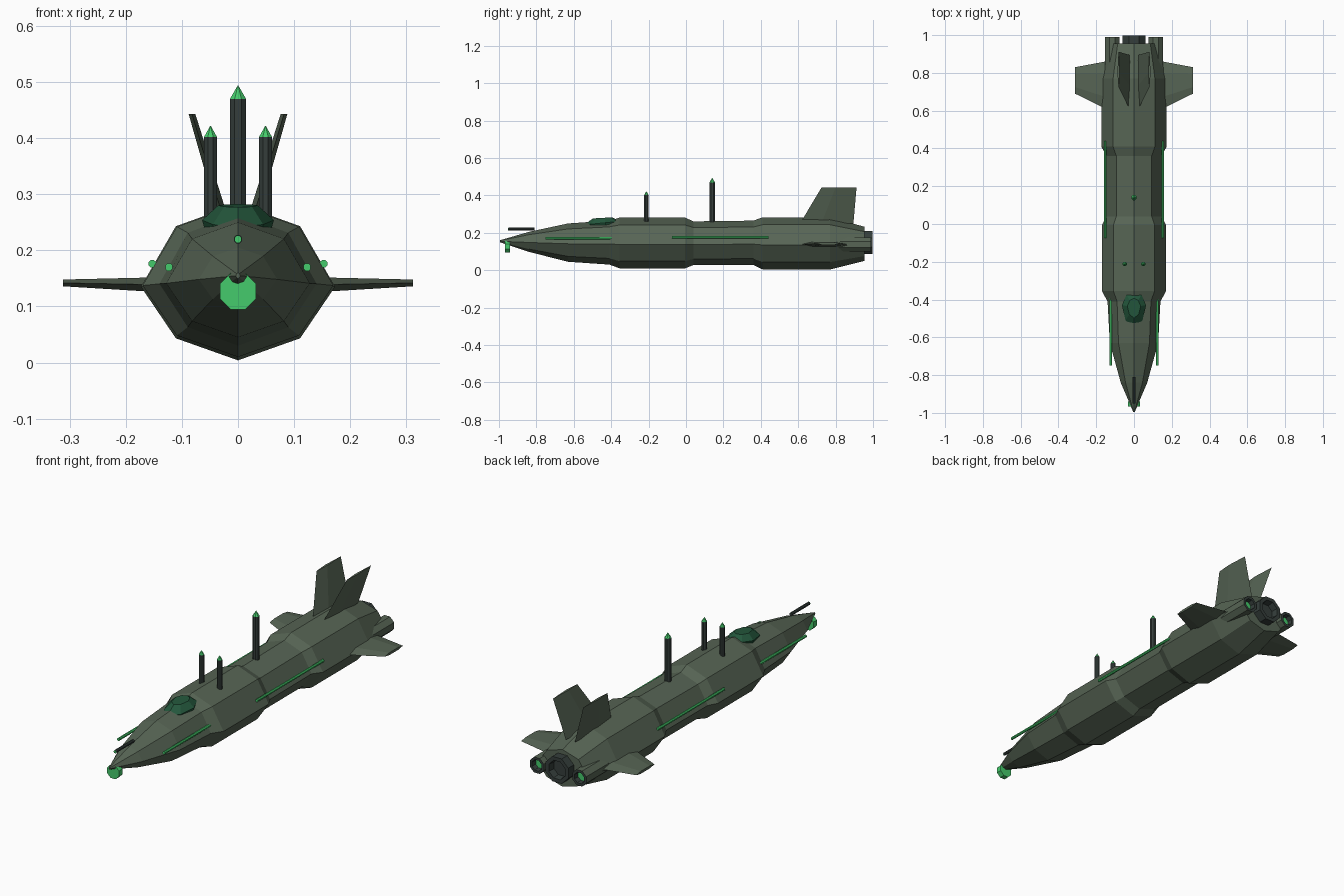
import bpy, bmesh
from math import sin, cos, pi
from mathutils import Vector

old = bpy.data.objects.get("Cube")
if old:
    bpy.data.objects.remove(old)


def material(name, rgb):
    m = bpy.data.materials.new(name)
    m.use_nodes = True
    m.diffuse_color = (*rgb, 1)
    m.node_tree.nodes["Principled BSDF"].inputs["Base Color"].default_value = (*rgb, 1)
    return m


HULL = material("olive_grey", (.095, .13, .09))
DARK = material("gunmetal", (.035, .048, .044))
GREEN = material("signal_green", (.06, .6, .15))
GLASS = material("dark_green_glass", (.017, .095, .045))


def loft(name, rings, mats, band_mats=None, caps=(0, 0)):
    """Skin a list of equal rings; band_mats gives a material slot per band."""
    bm = bmesh.new()
    vs = [[bm.verts.new(p) for p in r] for r in rings]
    n = len(rings[0])
    for b, (lo, hi) in enumerate(zip(vs, vs[1:])):
        for i in range(n):
            j = (i + 1) % n
            f = bm.faces.new((lo[i], lo[j], hi[j], hi[i]))
            f.material_index = band_mats[b] if band_mats else 0
    for ring, slot in ((vs[0], caps[0]), (vs[-1], caps[1])):
        bm.faces.new(ring).material_index = slot
    bmesh.ops.remove_doubles(bm, verts=bm.verts, dist=.0002)
    bmesh.ops.recalc_face_normals(bm, faces=bm.faces)
    me = bpy.data.meshes.new(name)
    bm.to_mesh(me)
    bm.free()
    for m in mats:
        me.materials.append(m)
    ob = bpy.data.objects.new(name, me)
    bpy.context.collection.objects.link(ob)
    return ob


def circle(c, r, axis="y", n=8):
    pts = []
    for i in range(n):
        a = 2 * pi * (i + .5) / n
        u, v = r * cos(a), r * sin(a)
        pts.append(Vector(c) + Vector((u, 0, v) if axis == "y" else (u, v, 0)))
    return pts


def tube(name, x, z, steps, mats, bands=None, caps=(0, 0)):
    """Turned part along y; steps are (y, radius)."""
    return loft(name, [circle((x, y, z), r) for y, r in steps], mats, bands, caps)


# Hull: eight-sided sections given as y, half width, top, bottom
stations = [
    (-.995, .004, .16, .15), (-.84, .07, .205, .098), (-.63, .128, .25, .045),
    (-.41, .14, .265, .03), (-.355, .17, .281, .01), (-.005, .17, .281, .01),
    (.04, .146, .261, .028), (.36, .146, .265, .028), (.41, .173, .283, .004),
    (.77, .173, .283, .004), (.955, .135, .232, .05)]


def section(y, w, top, bot):
    mid = bot + .47 * (top - bot)
    up, low = mid + .73 * (top - mid), mid - .7 * (mid - bot)
    d = .64 * w
    return [(0, y, top), (d, y, up), (w, y, mid), (d, y, low),
            (0, y, bot), (-d, y, low), (-w, y, mid), (-d, y, up)]


loft("hull", [section(*s) for s in stations], [HULL])

# Canopy: half outline mirrored, lofted from base to flat top
half = [(0, -.545), (.045, -.51), (.064, -.43), (.04, -.375), (0, -.355)]
outline = half + [(-x, y) for x, y in half[-2:0:-1]]


def canopy_ring(scale, z, rise):
    return [(x * scale, -.44 + (y + .44) * scale, z + rise * (y + .44)) for x, y in outline]


loft("canopy", [canopy_ring(.9, .23, .1), canopy_ring(1, .253, .1),
                canopy_ring(.55, .28, .03)], [GLASS])

# Nose sensor and probe
tube("nose_sensor", 0, .127, [(-.967, .035), (-.94, .035)], [GREEN])
tube("nose_probe", 0, .22, [(-.95, .008), (-.81, .008)], [DARK])
tube("probe_tip", 0, .22, [(-.953, .007), (-.95, .007)], [GREEN])

# Main engine nozzle, hollow
tube("main_nozzle", 0, .148, [(.93, .066), (.998, .066), (.998, .047), (.965, .042)], [DARK])


def mast(name, x, y, base, shoulder, tip, r):
    loft(name, [circle((x, y, z), q, "z") for z, q in
                ((base, r), (shoulder, r), (tip, .0005))],
         [DARK, GREEN], [0, 1], (0, 1))


mast("centre_mast", 0, .14, .24, .47, .494, .0155)

for side, s in (("left", 1), ("right", -1)):
    mast(side + "_front_mast", s * .049, -.212, .24, .402, .422, .0125)

    # Glowing side rails
    tube(side + "_front_rail", s * .123, .17, [(-.75, .0072), (-.385, .0072)], [GREEN])
    tube(side + "_rear_rail", s * .153, .176, [(-.075, .0072), (.44, .0072)], [GREEN])

    # Side engine pod with glowing core
    tube(side + "_engine_pod", s * .115, .137,
         [(.74, .03), (.82, .041), (.99, .041), (.99, .028), (.965, .025)],
         [HULL, DARK, GREEN], [0, 0, 1, 1], (0, 2))

    # Horizontal fin with a tapered section
    def wing_ring(x, front, back, z, t):
        c = back - front
        return [(s * x, front, z), (s * x, front + .25 * c, z + t), (s * x, front + .75 * c, z + t),
                (s * x, back, z), (s * x, front + .75 * c, z - t), (s * x, front + .25 * c, z - t)]

    loft(side + "_wing", [wing_ring(.1, .585, .87, .138, .015),
                          wing_ring(.312, .69, .83, .142, .006)], [HULL])

    # Canted tail fin
    def tail_ring(x, z, front, back, t):
        mid = front + .4 * (back - front)
        return [(s * x, front, z), (s * (x + t), mid, z), (s * x, back, z), (s * (x - t), mid, z)]

    loft(side + "_tail_fin", [tail_ring(.024, .25, .61, .895, .009),
                              tail_ring(.082, .443, .725, .912, .006)], [HULL])
